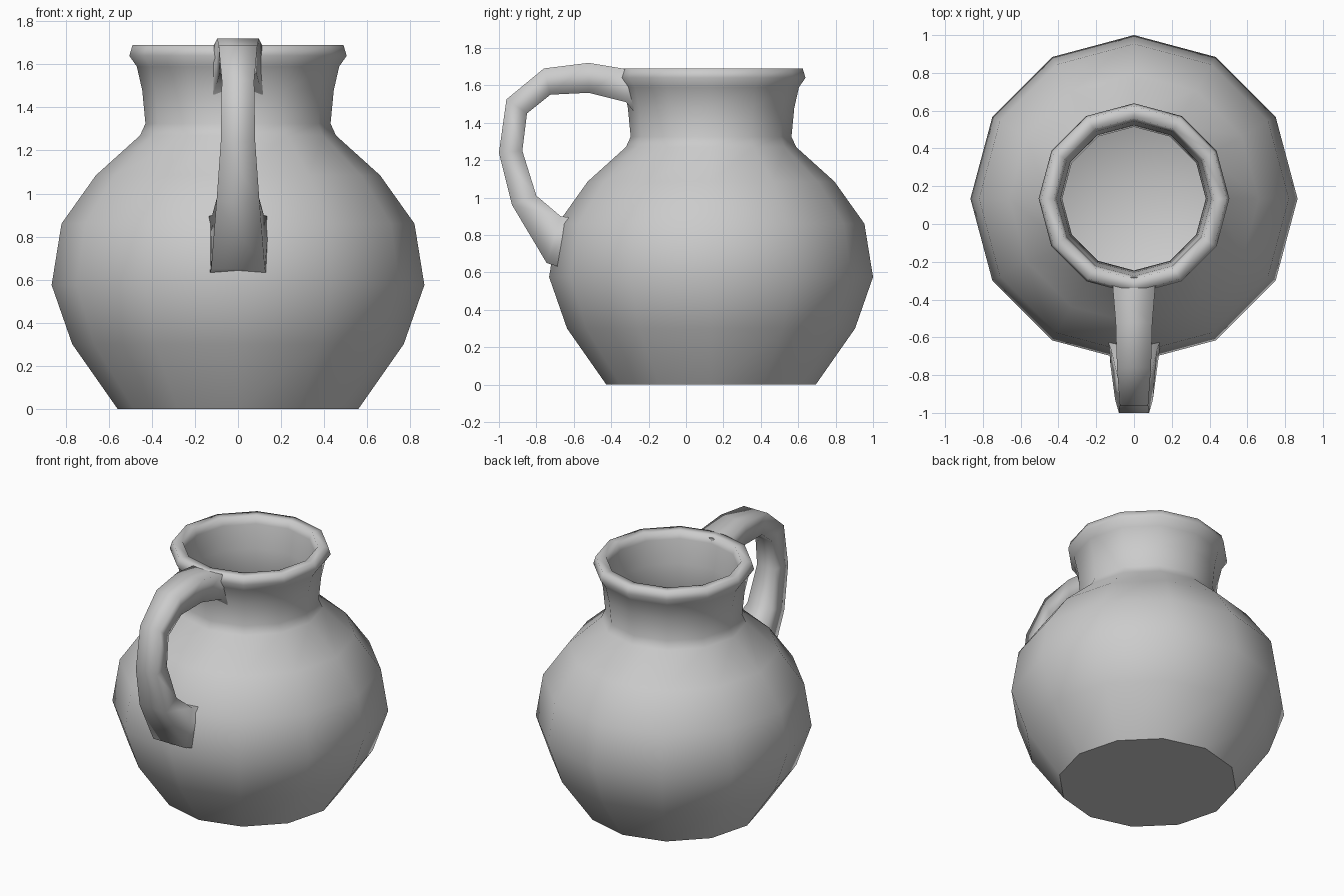
import bpy, bmesh, math

default = bpy.data.objects.get("Cube")
if default:
    bpy.data.objects.remove(default, do_unlink=True)

SIDES = 12
CENTRE_Y = 0.134

# Single clay colour
clay = bpy.data.materials.new("grey clay")
clay.use_nodes = True
COLOUR = (0.6, 0.6, 0.6, 1)
clay.diffuse_color = COLOUR
clay.node_tree.nodes["Principled BSDF"].inputs["Base Color"].default_value = COLOUR


def make_object(name, bm):
    bmesh.ops.recalc_face_normals(bm, faces=bm.faces)
    mesh = bpy.data.meshes.new(name)
    bm.to_mesh(mesh)
    bm.free()
    mesh.materials.append(clay)
    obj = bpy.data.objects.new(name, mesh)
    bpy.context.collection.objects.link(obj)
    return obj


def bridge(bm, rings):
    """Join neighbouring rings of vertices with smooth quads."""
    for a, b in zip(rings, rings[1:]):
        n = len(a)
        for i in range(n):
            j = (i + 1) % n
            bm.faces.new((a[i], a[j], b[j], b[i])).smooth = True


# Jug body: outer wall, rolled rim, then inner wall, as (radius, height)
outer = [(0.56, 0), (0.77, 0.30), (0.866, 0.575), (0.82, 0.86), (0.66, 1.085),
         (0.455, 1.27), (0.43, 1.325), (0.445, 1.48), (0.47, 1.59),
         (0.505, 1.64), (0.49, 1.69)]
inner = [(0.425, 1.69), (0.41, 1.64), (0.39, 1.48), (0.38, 1.32), (0.41, 1.25),
         (0.61, 1.06), (0.765, 0.84), (0.81, 0.575), (0.715, 0.31), (0.53, 0.06)]

bm = bmesh.new()
rings = []
for r, z in outer + inner:
    angles = [math.pi / 2 + math.tau * i / SIDES for i in range(SIDES)]
    rings.append([bm.verts.new((r * math.cos(a), CENTRE_Y + r * math.sin(a), z))
                  for a in angles])
bridge(bm, rings)

# Flat underside with a crisp edge
base = bm.faces.new(rings[0])
for edge in base.edges:
    edge.smooth = False

# Inside floor as a smooth fan
middle = bm.verts.new((0, CENTRE_Y, 0.05))
for i in range(SIDES):
    bm.faces.new((rings[-1][i], rings[-1][(i + 1) % SIDES], middle)).smooth = True
make_object("jug_body", bm)

# Handle: outside point (y, z), inside point (y, z), half width outside, inside
sections = [
    ((-0.28, 1.675), (-0.28, 1.46), 0.115, 0.115),
    ((-0.34, 1.69), (-0.32, 1.51), 0.112, 0.10),
    ((-0.52, 1.72), (-0.52, 1.56), 0.097, 0.085),
    ((-0.76, 1.69), (-0.725, 1.55), 0.09, 0.075),
    ((-0.96, 1.525), (-0.85, 1.45), 0.075, 0.065),
    ((-1.0, 1.24), (-0.875, 1.25), 0.08, 0.07),
    ((-0.93, 0.96), (-0.80, 1.01), 0.10, 0.09),
    ((-0.745, 0.65), (-0.67, 0.90), 0.125, 0.12),
    ((-0.68, 0.63), (-0.60, 0.89), 0.13, 0.145),
]
bm = bmesh.new()
rings = []
for (yo, zo), (yi, zi), wo, wi in sections:
    corners = [(-wo, yo, zo), (wo, yo, zo), (wi, yi, zi), (-wi, yi, zi)]
    rings.append([bm.verts.new(c) for c in corners])
bridge(bm, rings)
bm.faces.new(rings[0])
bm.faces.new(rings[-1])
make_object("handle", bm)
